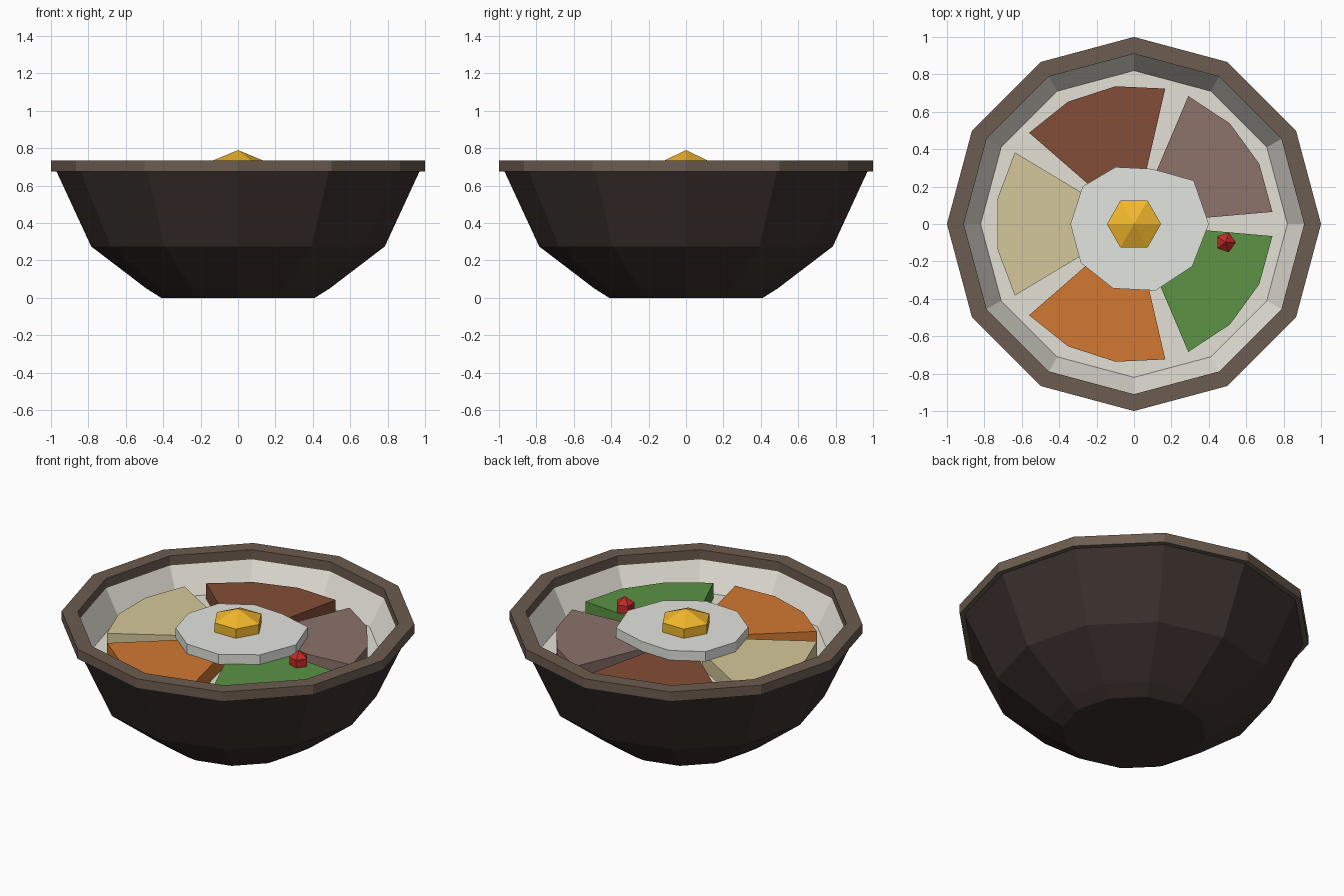
import bpy, bmesh
from math import cos, sin, radians, tau

if "Cube" in bpy.data.objects:
    bpy.data.objects.remove(bpy.data.objects["Cube"])


def material(name, rgb):
    m = bpy.data.materials.new(name)
    m.diffuse_color = (*[(c / 255) ** 2.2 for c in rgb], 1)
    m.use_nodes = True
    m.node_tree.nodes["Principled BSDF"].inputs["Base Color"].default_value = m.diffuse_color
    return m


def finish(name, bm, mats):
    bmesh.ops.recalc_face_normals(bm, faces=bm.faces)
    mesh = bpy.data.meshes.new(name)
    bm.to_mesh(mesh)
    bm.free()
    for m in mats:
        mesh.materials.append(m)
    ob = bpy.data.objects.new(name, mesh)
    bpy.context.collection.objects.link(ob)
    return ob


def lathe(name, profile, sides, mats, bands=None, loop=False, center=(0, 0)):
    """Faceted turned solid; radius 0 makes an apex, loop=True makes a ring."""
    bm = bmesh.new()
    rings = []
    for r, z in profile:
        n = sides if r else 1
        rings.append([bm.verts.new((center[0] + r * cos(tau * i / sides),
                                    center[1] + r * sin(tau * i / sides), z))
                      for i in range(n)])
    pairs = list(zip(rings, rings[1:] + rings[:1])) if loop else list(zip(rings, rings[1:]))
    for k, (a, b) in enumerate(pairs):
        for i in range(sides):
            j = (i + 1) % sides
            f = bm.faces.new((a[i], a[j], b[0]) if len(b) == 1 else (a[i], a[j], b[j], b[i]))
            f.material_index = bands[k] if bands else 0
    if not loop:
        bm.faces.new(rings[0])
        if len(rings[-1]) > 1:
            f = bm.faces.new(rings[-1])
            f.material_index = bands[-1] if bands else 0
    return finish(name, bm, mats)


def slab(name, polar, z0, z1, mat):
    """Vertical prism from a list of (angle in degrees, radius)."""
    bm = bmesh.new()
    pts = [(r * cos(radians(a)), r * sin(radians(a))) for a, r in polar]
    lo = [bm.verts.new((x, y, z0)) for x, y in pts]
    hi = [bm.verts.new((x, y, z1)) for x, y in pts]
    bm.faces.new(lo)
    bm.faces.new(hi)
    for i in range(len(pts)):
        j = (i + 1) % len(pts)
        bm.faces.new((lo[i], lo[j], hi[j], hi[i]))
    return finish(name, bm, [mat])


dark = material("dark_clay", (62, 52, 49))
rim_mat = material("rim_clay", (108, 93, 81))
glaze = material("pale_glaze", (226, 223, 213))
rice = material("rice", (226, 223, 212))
white = material("egg_white", (226, 228, 222))
yolk = material("yolk", (242, 182, 48))
red = material("red", (190, 48, 44))

# Bowl body with pale inner wall, and rim ring
lathe("bowl", [(.41, 0), (.49, .05), (.785, .275), (.97, .675), (.91, .675), (.815, .50)],
      12, [dark, glaze], bands=[0, 0, 0, 0, 1, 1])
lathe("bowl_rim", [(1, .675), (1, .735), (.91, .735), (.91, .675)], 12, [rim_mat], loop=True)

# Rice bed
lathe("rice_bed", [(.82, .502), (.82, .515)], 12, [rice])

# Five topping wedges
toppings = [("mushroom", 36, (139, 114, 106)), ("beef", 108, (130, 78, 58)),
            ("sprouts", 180, (211, 198, 152)), ("carrot", 252, (208, 120, 52)),
            ("greens", 324, (92, 146, 70))]
for name, mid, rgb in toppings:
    outer = [(mid + d, .743) for d in (-31, -10.33, 10.33, 31)]
    inner = [(mid + d, .22) for d in (31, 10.33, -10.33, -31)]
    slab(name + "_wedge", outer + inner, .51, .612, material(name, rgb))

# Fried egg: uneven white and six-sided yolk
radii = [.40, .395, .31, .32, .34, .34, .352, .362, .374, .385]
slab("egg_white", [(36 * i, r) for i, r in enumerate(radii)], .61, .672, white)
lathe("egg_yolk", [(.145, .67), (.145, .73), (0, .79)], 6, [yolk])

# Red garnish
lathe("red_garnish", [(.055, .61), (.055, .66), (0, .70)], 5, [red], center=(.49, -.098))
